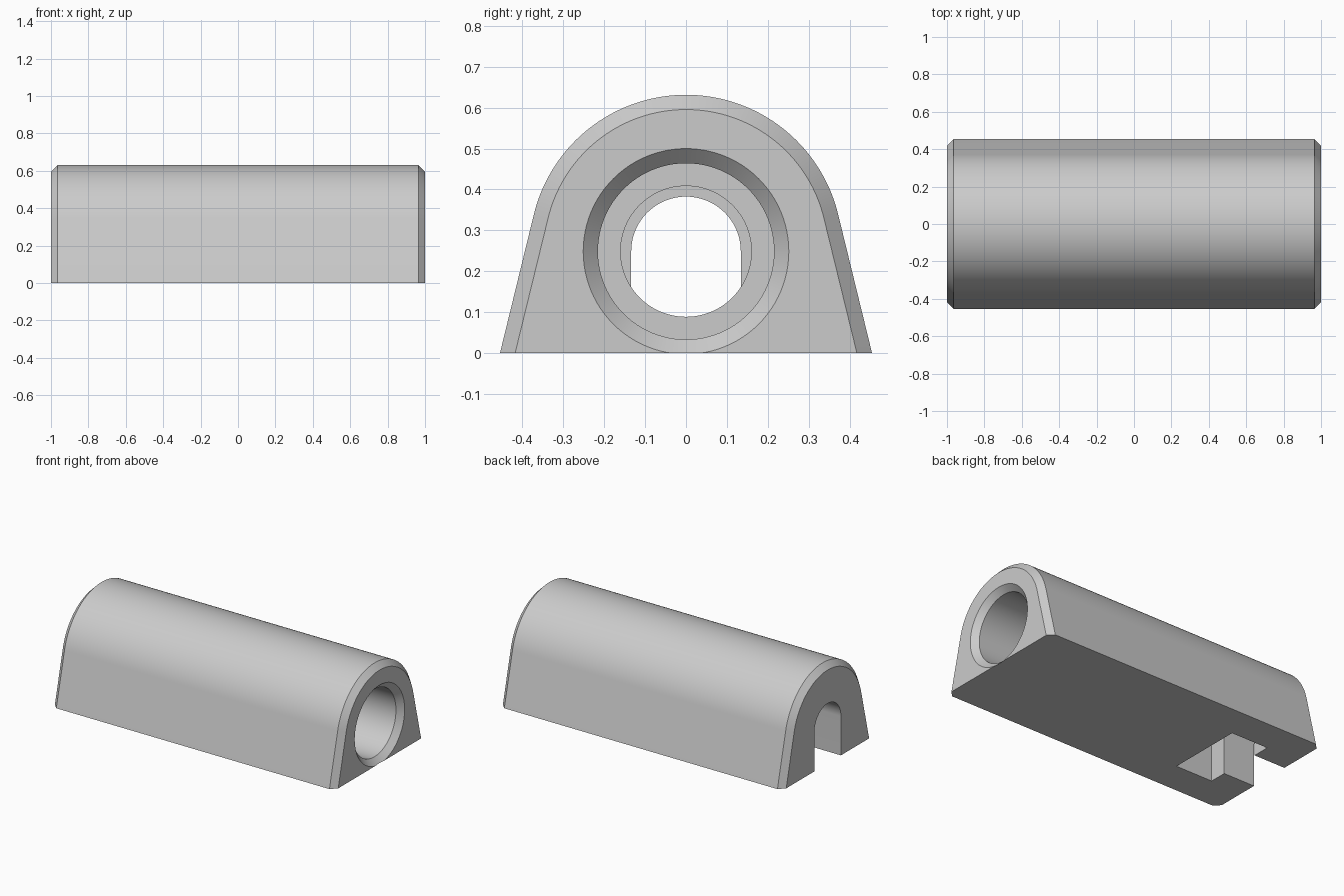
import bpy, bmesh
from math import sin, cos, pi, atan2, acos, hypot

cube = bpy.data.objects.get("Cube")
if cube:
    bpy.data.objects.remove(cube)

AXIS_Z = 0.2485      # height of the bore axis
CHAMFER = 0.036
HALF_BASE = 0.455
BODY_RADIUS = 0.383


def arc(radius, start, end, steps):
    """Points (y, z) on an arc about the bore axis."""
    angles = [start + (end - start) * i / steps for i in range(steps + 1)]
    return [(radius * cos(a), AXIS_Z + radius * sin(a)) for a in angles]


def circle(radius):
    return arc(radius, 0, 2 * pi, 96)[:-1]


def arch(half_width, bottom=-0.1):
    return [(half_width, bottom)] + arc(half_width, 0, pi, 48) + [(-half_width, bottom)]


def body_outline(inset):
    """Round top with sloping sides tangent to it."""
    tilt = acos(BODY_RADIUS / hypot(HALF_BASE, AXIS_Z)) + atan2(-AXIS_Z, HALF_BASE)
    foot = HALF_BASE - inset / cos(tilt)
    top = arc(BODY_RADIUS - inset, tilt, pi - tilt, 72)
    return [(foot, 0)] + top + [(-foot, 0)]


def loft(name, sections):
    """Solid through outlines placed along x."""
    bm = bmesh.new()
    rings = [[bm.verts.new((x, y, z)) for y, z in outline] for x, outline in sections]
    n = len(rings[0])
    for a, b in zip(rings, rings[1:]):
        for i in range(n):
            j = (i + 1) % n
            bm.faces.new((a[i], a[j], b[j], b[i]))
    bm.faces.new(rings[0][::-1])
    bm.faces.new(rings[-1])
    bmesh.ops.recalc_face_normals(bm, faces=bm.faces)
    mesh = bpy.data.meshes.new(name)
    bm.to_mesh(mesh)
    bm.free()
    obj = bpy.data.objects.new(name, mesh)
    bpy.context.collection.objects.link(obj)
    return obj


# Housing with chamfered ends
housing = loft("housing", [
    (-1, body_outline(CHAMFER)), (-1 + CHAMFER, body_outline(0)),
    (1 - CHAMFER, body_outline(0)), (1, body_outline(CHAMFER))])

grey = bpy.data.materials.new("light grey")
grey.use_nodes = True
colour = (0.6, 0.6, 0.6, 1)
grey.diffuse_color = colour
grey.node_tree.nodes["Principled BSDF"].inputs["Base Color"].default_value = colour
housing.data.materials.append(grey)

# Cutters: stepped bore with countersunk mouth, T-shaped slot open below
cutters = [
    loft("bore_cutter", [
        (-0.65, circle(0.16)), (-0.3, circle(0.16)),
        (-0.3, circle(0.2155)), (1 - CHAMFER, circle(0.2155)),
        (1.02, circle(0.2715))]),
    loft("pocket_cutter", [(-0.78, arch(0.245)), (-0.52, arch(0.245))]),
    loft("end_slot_cutter", [(-1.1, arch(0.134)), (-0.7, arch(0.134))]),
]

bpy.ops.object.select_all(action='DESELECT')
housing.select_set(True)
bpy.context.view_layer.objects.active = housing
for cutter in cutters:
    cutter.hide_render = True
    mod = housing.modifiers.new(cutter.name, 'BOOLEAN')
    mod.operation = 'DIFFERENCE'
    mod.solver = 'EXACT'
    mod.object = cutter
    bpy.ops.object.modifier_apply(modifier=mod.name)
    bpy.data.objects.remove(cutter)

bpy.ops.object.shade_smooth_by_angle(angle=pi / 6)
